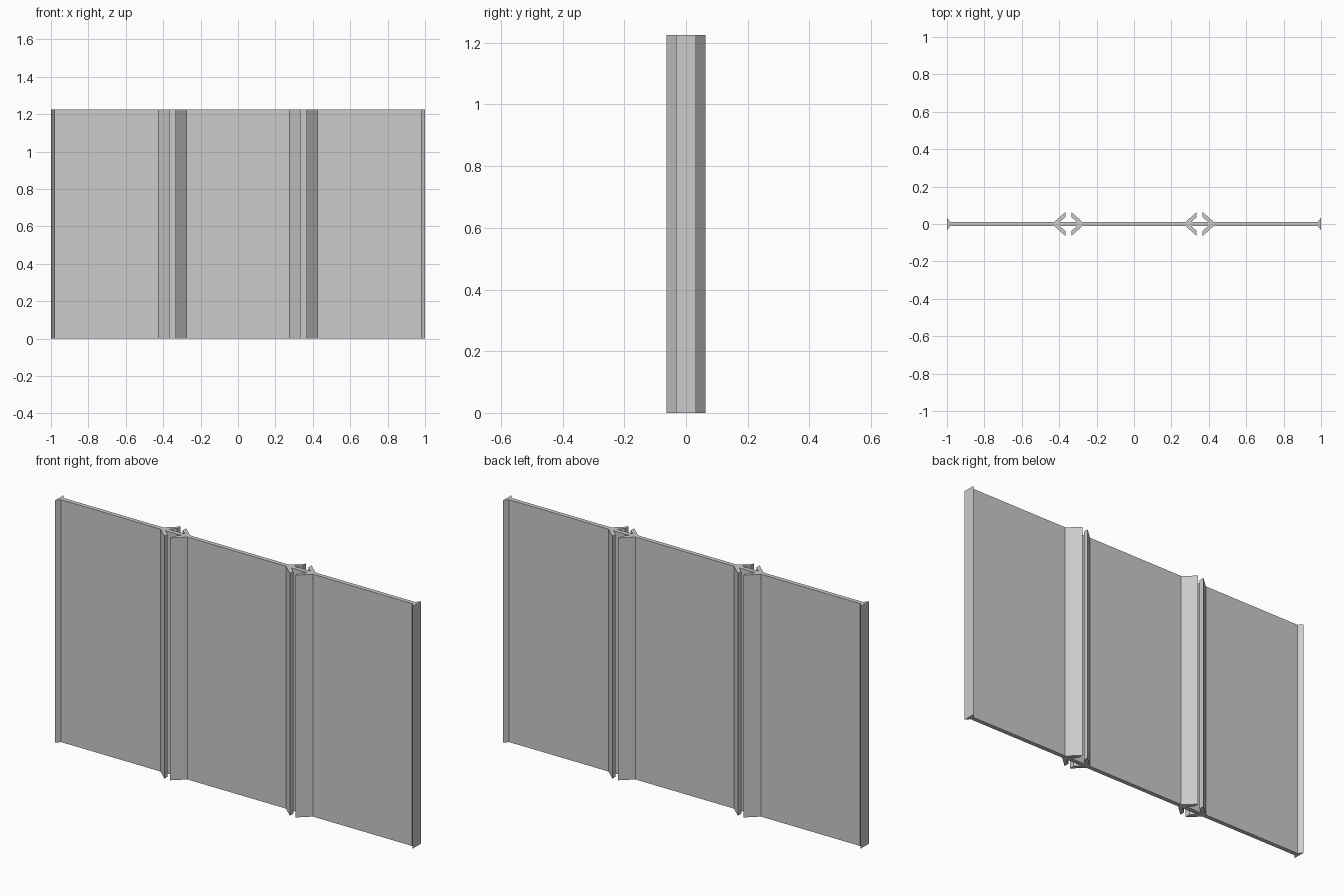
import bpy
import bmesh

cube = bpy.data.objects.get("Cube")
if cube:
    bpy.data.objects.remove(cube, do_unlink=True)

HEIGHT = 1.225
HALF = 0.011      # half thickness of the panel
JOINT = 0.351     # distance of each joint from the centre

grey = bpy.data.materials.new("light grey")
grey.use_nodes = True
colour = (0.6, 0.6, 0.6, 1)
grey.diffuse_color = colour
grey.node_tree.nodes["Principled BSDF"].inputs["Base Color"].default_value = colour


def extrude_profile(name, profile):
    """Extrude a plan outline straight up to the full height."""
    bm = bmesh.new()
    face = bm.faces.new([bm.verts.new((x, y, 0)) for x, y in profile])
    top = bmesh.ops.extrude_face_region(bm, geom=[face])["geom"]
    verts = [v for v in top if isinstance(v, bmesh.types.BMVert)]
    bmesh.ops.translate(bm, verts=verts, vec=(0, 0, HEIGHT))
    bmesh.ops.recalc_face_normals(bm, faces=bm.faces)
    mesh = bpy.data.meshes.new(name)
    bm.to_mesh(mesh)
    bm.free()
    mesh.materials.append(grey)
    obj = bpy.data.objects.new(name, mesh)
    bpy.context.collection.objects.link(obj)
    return obj


# Thin panel, flaring into a flange at both ends
half_outline = [(0.982, -HALF), (1, -0.033), (1, 0.033), (0.982, HALF)]
extrude_profile("panel", half_outline + [(-x, -y) for x, y in half_outline])

# Slanted fins, four around each joint, leaning in towards it
fin = [(0.075, HALF), (0.016, 0.064), (0.016, 0.037), (0.046, HALF)]
for joint_side, joint_name in ((1, "left"), (-1, "right")):
    for sx, x_name in ((1, "left"), (-1, "right")):
        for sy, y_name in ((-1, "front"), (1, "back")):
            extrude_profile(f"{joint_name}_joint_{y_name}_{x_name}_fin",
                            [(joint_side * JOINT + sx * x, sy * y) for x, y in fin])
